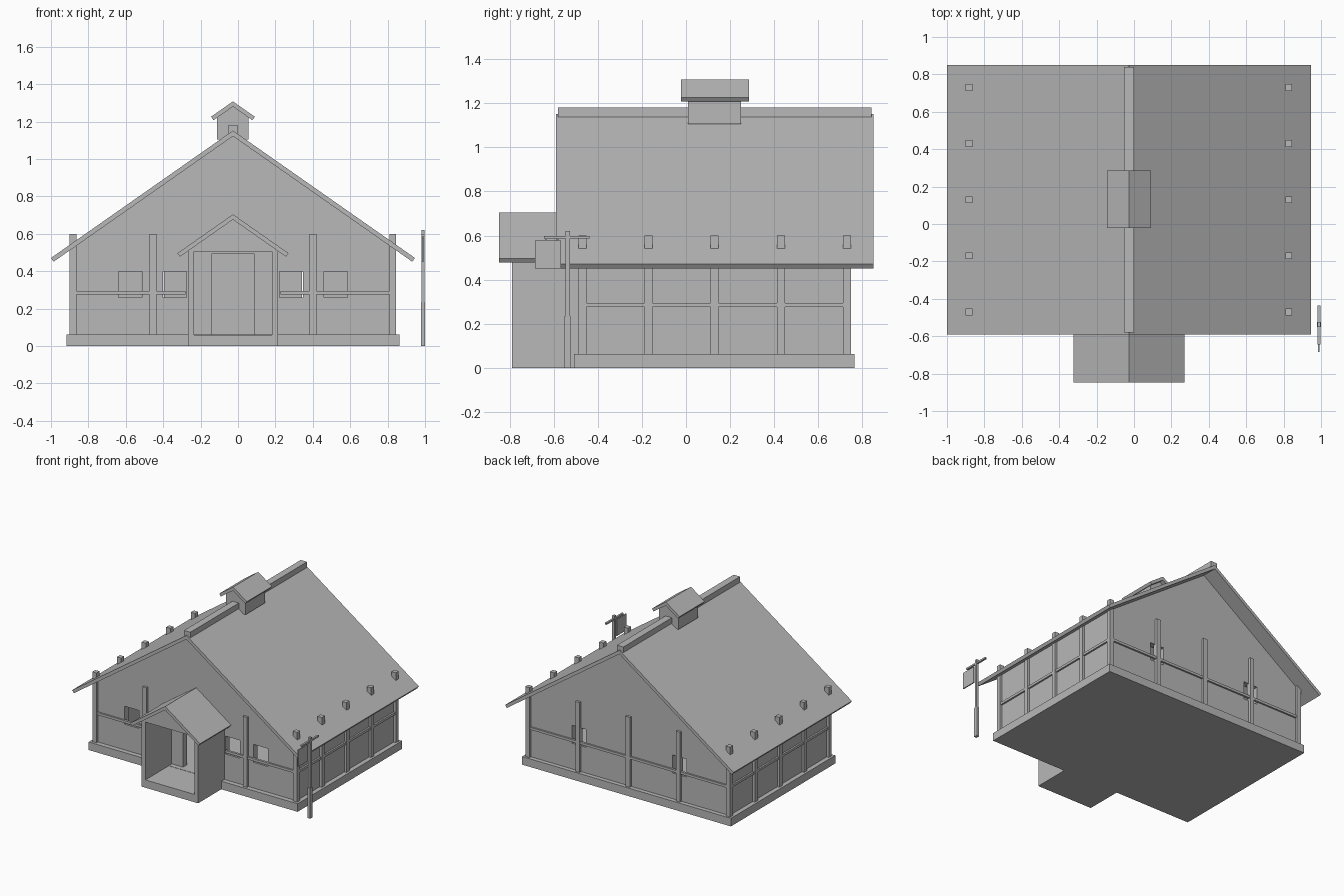
import bpy, bmesh

if "Cube" in bpy.data.objects:
    bpy.data.objects.remove(bpy.data.objects["Cube"])

CX, CY = -0.027, 0.13          # house centre lines
HX, HY = 0.855, 0.60           # post line half sizes
SLOPE = 0.70

grey = bpy.data.materials.new("plain grey")
grey.diffuse_color = (0.48, 0.48, 0.48, 1)
grey.use_nodes = True
grey.node_tree.nodes["Principled BSDF"].inputs["Base Color"].default_value = grey.diffuse_color


def finish(name, bm):
    bmesh.ops.recalc_face_normals(bm, faces=bm.faces)
    me = bpy.data.meshes.new(name)
    bm.to_mesh(me)
    bm.free()
    me.materials.append(grey)
    ob = bpy.data.objects.new(name, me)
    bpy.context.collection.objects.link(ob)
    return ob


def prism(name, pts, y0, y1):
    """Extrude an x-z outline (x relative to the house centre) along y."""
    bm = bmesh.new()
    face = bm.faces.new([bm.verts.new((CX + x, y0, z)) for x, z in pts])
    ext = bmesh.ops.extrude_face_region(bm, geom=[face])
    verts = [g for g in ext["geom"] if isinstance(g, bmesh.types.BMVert)]
    bmesh.ops.translate(bm, verts=verts, vec=(0, y1 - y0, 0))
    return finish(name, bm)


def boxes(name, items):
    """Several boxes in one object, each (x0, x1, y0, y1, z0, z1)."""
    bm = bmesh.new()
    for x0, x1, y0, y1, z0, z1 in items:
        vs = bmesh.ops.create_cube(bm, size=1)["verts"]
        for v in vs:
            v.co = (CX + (x1 if v.co.x > 0 else x0),
                    y1 if v.co.y > 0 else y0,
                    z1 if v.co.z > 0 else z0)
    return finish(name, bm)


def cut(ob, holes):
    """Cut box openings and bake the result."""
    cutter = boxes("cutter", holes)
    cutter.hide_render = True
    mod = ob.modifiers.new("openings", 'BOOLEAN')
    mod.operation, mod.solver, mod.object = 'DIFFERENCE', 'EXACT', cutter
    dg = bpy.context.evaluated_depsgraph_get()
    me = bpy.data.meshes.new_from_object(ob.evaluated_get(dg))
    ob.modifiers.clear()
    ob.data = me
    bpy.data.objects.remove(cutter)


def gable_roof(name, half, apex, t, y0, y1):
    """Bent slab with eaves cut square to the slope."""
    eave = apex - SLOPE * half
    dx = t * SLOPE / (1 + SLOPE ** 2)
    dz = t / (1 + SLOPE ** 2)
    return prism(name, [(-half, eave), (0, apex), (half, eave),
                        (half - dx, eave - dz), (0, apex - t), (dx - half, eave - dz)], y0, y1)


def house_outline(half, z0, apex):
    e = apex - SLOPE * half
    return [(-half, z0), (half, z0), (half, e), (0, apex), (-half, e)]


# Foundation
boxes("foundation", [(-0.89, 0.89, -0.507, 0.763, 0, 0.062)])

# Gable walls with windows and the doorway
front = prism("front_wall", house_outline(HX, 0.05, 1.138), CY - HY, CY - HY + 0.05)
holes = [(s * c - 0.063, s * c + 0.063, -0.6, -0.3, 0.26, 0.398)
         for s in (-1, 1) for c in (0.311, 0.55)]
cut(front, holes + [(-0.112, 0.112, -0.6, -0.3, 0.062, 0.495)])
back = prism("back_wall", house_outline(HX, 0.05, 1.138), CY + HY - 0.05, CY + HY)
cut(back, [(s * 0.428 - 0.06, s * 0.428 + 0.06, 0.6, 0.8, 0.26, 0.398) for s in (-1, 1)])

# Side walls and their rails
for s, side in ((-1, "left"), (1, "right")):
    xs = sorted((s * (HX - 0.05), s * HX))
    boxes(side + "_wall", [(*xs, CY - HY + 0.05, CY + HY - 0.05, 0.05, 0.54)])
    xs = sorted((s * (HX - 0.005), s * (HX + 0.013)))
    boxes(side + "_rail", [(*xs, CY - HY, CY + HY, 0.276, 0.295)])
    xs = sorted((s * 0.255, s * HX))
    boxes("front_rail_" + side, [(*xs, CY - HY - 0.013, CY - HY + 0.005, 0.276, 0.295)])
boxes("back_rail", [(-HX, HX, CY + HY - 0.005, CY + HY + 0.013, 0.276, 0.295)])

# Timber posts around the outside
P = 0.018
spots = {(s * HX, CY + j * 0.3) for s in (-1, 1) for j in range(-2, 3)}
spots |= {(i * HX / 2, CY + HY) for i in (-1, 0, 1)}
spots |= {(i * HX / 2, CY - HY) for i in (-1, 1)}
boxes("timber_posts", [(x - P, x + P, y - P, y + P, 0.06, 0.6) for x, y in sorted(spots)])

# Main roof and ridge beam
gable_roof("main_roof", 0.973, 1.152, 0.03, -0.59, 0.85)
boxes("ridge_beam", [(-0.027, 0.027, -0.58, 0.84, 1.137, 1.18)])

# Roof vent
prism("vent_body", house_outline(0.084, 1.105, 1.29), 0.01, 0.25)
gable_roof("vent_roof", 0.117, 1.308, 0.028, -0.022, 0.285)

# Entrance porch
porch = prism("porch", house_outline(0.24, 0, 0.69), -0.79, CY - HY)
cut(porch, [(-0.209, 0.209, -0.9, -0.4, 0.06, 0.505)])
gable_roof("porch_roof", 0.297, 0.704, 0.028, -0.848, CY - HY)

# Hanging sign on a pole
sx, sy = 0.989 - CX, -0.537
boxes("sign_pole", [(sx - 0.011, sx + 0.011, sy - 0.014, sy + 0.014, 0, 0.235),
                    (sx - 0.009, sx + 0.009, sy - 0.010, sy + 0.010, 0.235, 0.62)])
boxes("sign_arm", [(sx - 0.007, sx + 0.007, -0.643, -0.437, 0.586, 0.599)])
boxes("sign_board", [(sx - 0.004, sx + 0.004, -0.684, -0.566, 0.45, 0.577)])
boxes("sign_hangers", [(sx - 0.002, sx + 0.002, y - 0.002, y + 0.002, 0.575, 0.588)
                       for y in (-0.635, -0.58)])
